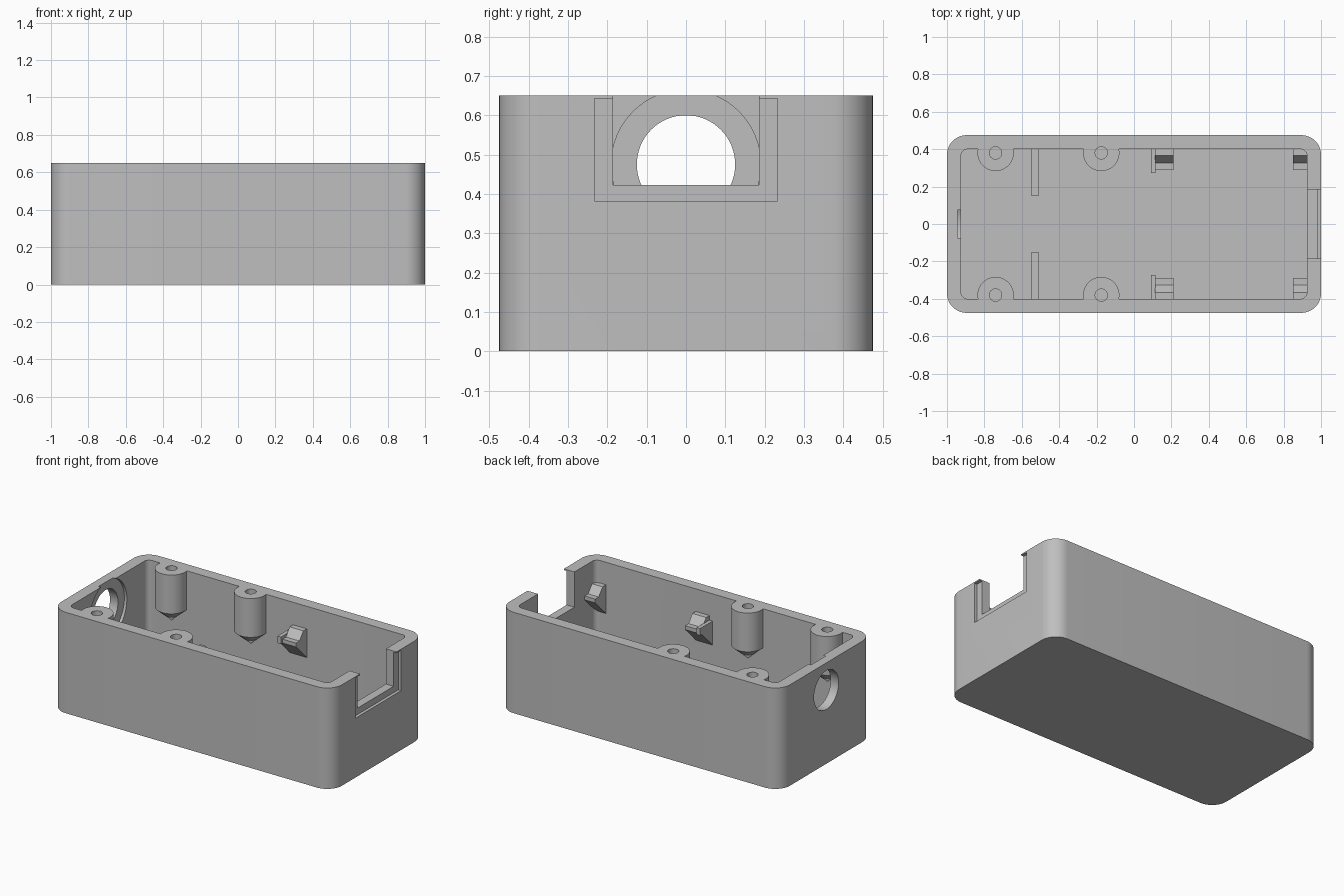
import bpy, bmesh, math
from mathutils import Matrix

cube = bpy.data.objects.get("Cube")
if cube:
    bpy.data.objects.remove(cube, do_unlink=True)

grey = bpy.data.materials.new("plain grey")
grey.use_nodes = True
grey.diffuse_color = (0.52, 0.52, 0.52, 1)
grey.node_tree.nodes["Principled BSDF"].inputs["Base Color"].default_value = (0.52, 0.52, 0.52, 1)

H, FLOOR = 0.65, 0.07
IX, IY = 0.925, 0.4          # cavity half sizes
BOSS_X, BOSS_Y = (-0.74, -0.175), 0.38


def finish(name, bm):
    bmesh.ops.remove_doubles(bm, verts=bm.verts[:], dist=1e-5)
    bmesh.ops.recalc_face_normals(bm, faces=bm.faces[:])
    mesh = bpy.data.meshes.new(name)
    bm.to_mesh(mesh)
    bm.free()
    mesh.materials.append(grey)
    ob = bpy.data.objects.new(name, mesh)
    bpy.context.collection.objects.link(ob)
    return ob


def extrude(name, points, vec):
    """Prism from a flat outline."""
    bm = bmesh.new()
    face = bm.faces.new([bm.verts.new(p) for p in points])
    new = bmesh.ops.extrude_face_region(bm, geom=[face])["geom"]
    bmesh.ops.translate(bm, vec=vec, verts=[v for v in new if isinstance(v, bmesh.types.BMVert)])
    return finish(name, bm)


def box(name, x0, x1, y0, y1, z0, z1):
    return extrude(name, [(x0, y0, z0), (x1, y0, z0), (x1, y1, z0), (x0, y1, z0)], (0, 0, z1 - z0))


def rounded_box(name, hx, hy, r, z0, z1, steps=12):
    pts = []
    for k, (sx, sy) in enumerate(((1, 1), (-1, 1), (-1, -1), (1, -1))):
        for i in range(steps + 1):
            a = math.pi / 2 * (k + i / steps)
            pts.append((sx * (hx - r) + r * math.cos(a), sy * (hy - r) + r * math.sin(a), z0))
    return extrude(name, pts, (0, 0, z1 - z0))


def disc(name, r, x, y, z, vec, along_x=False, n=48):
    pts = []
    for i in range(n):
        c, s = r * math.cos(math.tau * i / n), r * math.sin(math.tau * i / n)
        pts.append((x, y + c, z + s) if along_x else (x + c, y + s, z))
    return extrude(name, pts, vec)


def combine(target, tool, operation):
    """Apply a boolean and remove the tool."""
    mod = target.modifiers.new("bool", "BOOLEAN")
    mod.operation, mod.object, mod.solver = operation, tool, "EXACT"
    bpy.context.view_layer.objects.active = target
    bpy.ops.object.modifier_apply(modifier=mod.name)
    bpy.data.objects.remove(tool, do_unlink=True)


def boss(x, side, n=40):
    """Screw post with a pointed underside, flattened where it enters the wall."""
    bm = bmesh.new()
    r, limit = 0.097, 0.435
    rings = []
    for z in (H, H - 0.25):
        rings.append([bm.verts.new((x + r * math.cos(math.tau * i / n),
                                    side * min(BOSS_Y + r * math.sin(math.tau * i / n), limit), z))
                      for i in range(n)])
    tip = bm.verts.new((x, side * BOSS_Y, H - 0.335))
    bm.faces.new(rings[0])
    for i in range(n):
        j = (i + 1) % n
        bm.faces.new((rings[0][i], rings[1][i], rings[1][j], rings[0][j]))
        bm.faces.new((rings[1][i], tip, rings[1][j]))
    return finish("boss", bm)


# Hollow case
case = rounded_box("case_shell", 1, 0.475, 0.105, 0, H)
combine(case, rounded_box("cavity", IX, IY, 0.035, FLOOR, H + 0.1), "DIFFERENCE")

# Screw posts and their holes
spots = [(x, s) for x in BOSS_X for s in (-1, 1)]
for x, s in spots:
    combine(case, boss(x, s), "UNION")
for x, s in spots:
    combine(case, disc("screw_hole", 0.033, x, s * BOSS_Y, H - 0.22, (0, 0, 0.3), n=32), "DIFFERENCE")

# Round cable hole with a shallow inner counterbore
combine(case, disc("cable_hole", 0.125, -1.1, 0, 0.475, (0.3, 0, 0), True, 64), "DIFFERENCE")
combine(case, disc("counterbore", 0.19, -0.943, 0, 0.475, (0.06, 0, 0), True, 64), "DIFFERENCE")

# Open notch with a shallow outer recess under a thin top lip
combine(case, box("notch", 0.85, 1.1, -0.185, 0.185, 0.423, H + 0.1), "DIFFERENCE")
combine(case, box("recess", 0.98, 1.1, -0.232, 0.232, 0.382, 0.642), "DIFFERENCE")

# Board clips, end stops and floor ribs on both long walls
CLIP = [(-0.02, 0.3), (0.11, 0.43), (0.11, 0.455), (0.075, 0.455), (0.035, 0.505), (-0.02, 0.505)]
STOP = [(-0.02, 0.3), (0.11, 0.43), (0.127, 0.43), (0.127, 0.475), (-0.02, 0.475)]
for side, label in ((-1, "front"), (1, "back")):
    def bracket(name, profile, x0, x1):
        extrude(f"{label}_{name}", [(x0, side * (IY - d), z) for d, z in profile], (x1 - x0, 0, 0))
    bracket("middle_clip", CLIP, 0.112, 0.21)
    bracket("end_clip", CLIP, 0.85, IX + 0.01)
    bracket("clip_stop", STOP, 0.09, 0.115)
    ya, yb = sorted((side * 0.152, side * (IY + 0.01)))
    box(f"{label}_floor_rib", -0.55, -0.508, ya, yb, FLOOR - 0.01, 0.2)

# Smooth round surfaces, sharp edges kept
bpy.ops.object.select_all(action="DESELECT")
case.select_set(True)
bpy.context.view_layer.objects.active = case
bpy.ops.object.shade_smooth_by_angle(angle=math.radians(30))
